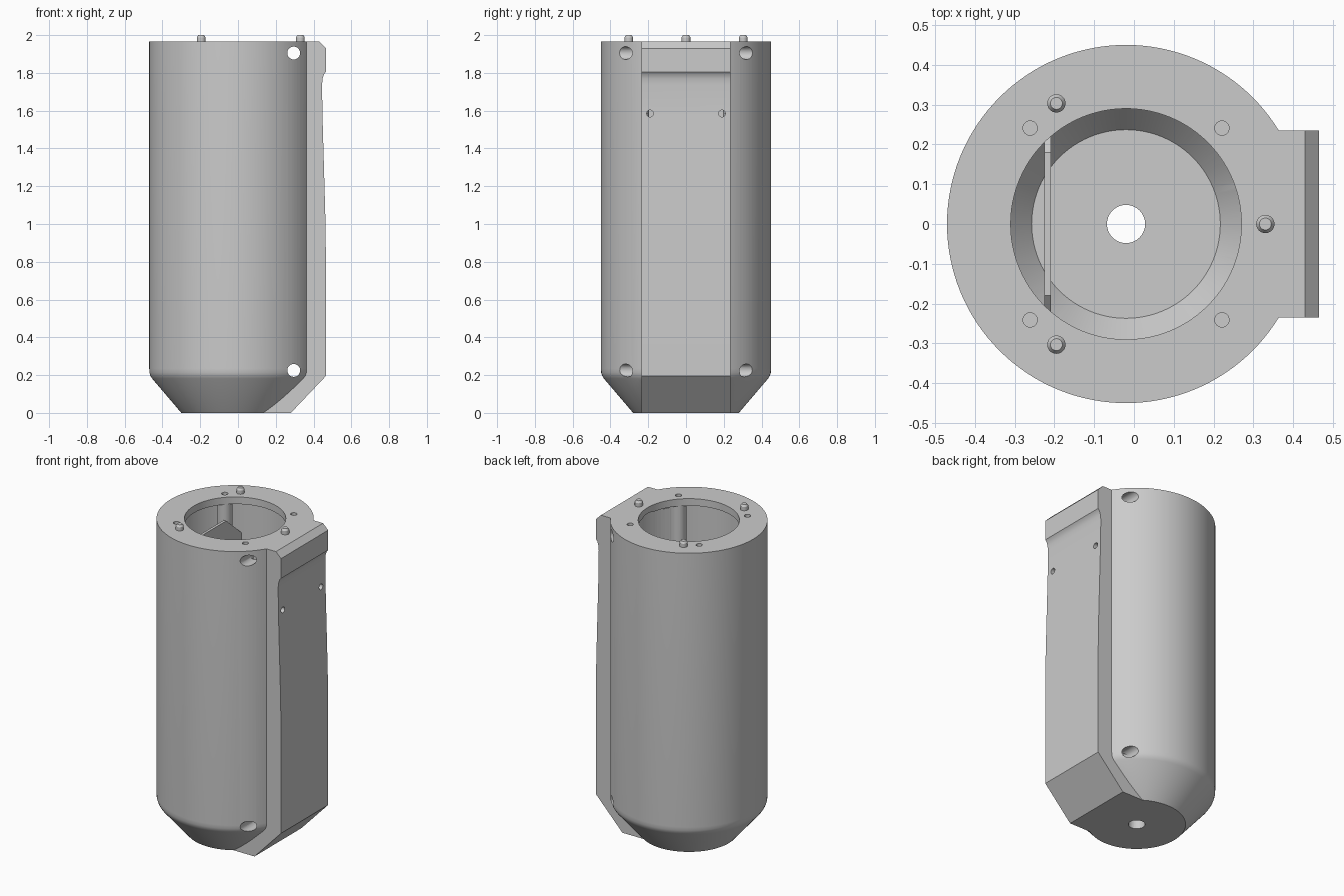
import bpy, bmesh
from math import pi, sin, cos, radians
from mathutils import Matrix, Vector

cube = bpy.data.objects.get("Cube")
if cube:
    bpy.data.objects.remove(cube, do_unlink=True)

AXIS = -0.02      # x of the tube axis
TOP = 1.965       # height of the flat top

grey = bpy.data.materials.new("light_grey")
grey.use_nodes = True
grey.diffuse_color = (0.6, 0.6, 0.6, 1)
grey.node_tree.nodes["Principled BSDF"].inputs["Base Color"].default_value = (0.6, 0.6, 0.6, 1)


def finish(name, bm):
    bmesh.ops.remove_doubles(bm, verts=bm.verts, dist=1e-5)
    bmesh.ops.recalc_face_normals(bm, faces=bm.faces)
    mesh = bpy.data.meshes.new(name)
    bm.to_mesh(mesh)
    bm.free()
    mesh.materials.append(grey)
    obj = bpy.data.objects.new(name, mesh)
    bpy.context.collection.objects.link(obj)
    return obj


def lathe(name, profile, x=AXIS, y=0.0, steps=96):
    """Closed solid turned from (radius, z) points about a vertical axis."""
    bm = bmesh.new()
    pts = [(0, profile[0][1])] + profile + [(0, profile[-1][1])]
    verts = [bm.verts.new((x + r, y, z)) for r, z in pts]
    edges = [bm.edges.new(pair) for pair in zip(verts, verts[1:])]
    bmesh.ops.spin(bm, geom=verts + edges, cent=(x, y, 0), axis=(0, 0, 1),
                   angle=2 * pi, steps=steps, use_merge=True)
    return finish(name, bm)


def extrude(name, points, vector):
    """Solid made by sweeping a flat outline along a vector."""
    bm = bmesh.new()
    face = bm.faces.new([bm.verts.new(p) for p in points])
    grown = bmesh.ops.extrude_face_region(bm, geom=[face], use_keep_orig=True)
    moved = [v for v in grown["geom"] if isinstance(v, bmesh.types.BMVert)]
    bmesh.ops.translate(bm, verts=moved, vec=vector)
    return finish(name, bm)


def rod(name, start, end, radius):
    a, b = Vector(start), Vector(end)
    turn = (b - a).to_track_quat('Z', 'Y').to_matrix().to_4x4()
    bm = bmesh.new()
    bmesh.ops.create_cone(bm, cap_ends=True, segments=32, radius1=radius, radius2=radius,
                          depth=(b - a).length, matrix=Matrix.Translation((a + b) / 2) @ turn)
    return finish(name, bm)


def combine(target, tool, operation):
    mod = target.modifiers.new("combine", 'BOOLEAN')
    mod.operation = operation
    mod.solver = 'EXACT'
    mod.object = tool
    bpy.context.view_layer.objects.active = target
    bpy.ops.object.modifier_apply(modifier=mod.name)
    bpy.data.objects.remove(tool, do_unlink=True)


def smooth(obj):
    bpy.ops.object.select_all(action='DESELECT')
    obj.select_set(True)
    bpy.context.view_layer.objects.active = obj
    bpy.ops.object.shade_smooth_by_angle(angle=radians(25))


# Tube with a tapered foot
body = lathe("tube_body", [(0.28, 0), (0.435, 0.182), (0.444, 0.197),
                           (0.449, 0.213), (0.45, 0.235), (0.45, TOP)], steps=128)

# Flat mounting spine on the side, with a hooked top
spine = [(0, 0), (0.28, 0), (0.465, 0.195), (0.465, 0.85), (0.462, 1.05), (0.455, 1.3),
         (0.447, 1.58), (0.445, 1.74), (0.448, 1.77), (0.455, 1.793), (0.465, 1.805),
         (0.465, 1.93), (0.43, TOP), (0, TOP)]
combine(body, extrude("spine", [(x, -0.235, z) for x, z in spine], (0, 0.47, 0)), 'UNION')

# Inner chamber below the top lip
combine(body, lathe("chamber", [(0.237, 0.06), (0.38, 0.23), (0.38, 1.92),
                                (0.29, 1.92), (0.29, 2.1)]), 'DIFFERENCE')

# Screw posts against the chamber wall
corners = [(AXIS + sx * 0.241, sy * 0.241) for sx in (-1, 1) for sy in (-1, 1)]
for x, y in corners:
    combine(body, rod("post", (x, y, 0.14), (x, y, 1.94), 0.045), 'UNION')

# Screw holes, cross bores, spine holes and floor hole
for x, y in corners:
    combine(body, rod("screw_hole", (x, y, 1.8), (x, y, 2.1), 0.018), 'DIFFERENCE')
for z in (0.225, 1.905):
    combine(body, rod("cross_bore", (0.295, -0.6, z), (0.295, 0.6, z), 0.034), 'DIFFERENCE')
for y in (-0.19, 0.19):
    combine(body, rod("spine_hole", (0.25, y, 1.585), (0.6, y, 1.585), 0.018), 'DIFFERENCE')
combine(body, rod("floor_hole", (AXIS, 0, -0.1), (AXIS, 0, 0.2), 0.048), 'DIFFERENCE')
smooth(body)

# Thin upright divider inside the chamber
half = [(0.15, 0.05), (0.33, 0.22), (0.33, 1.7), (0.18, 1.83)]
outline = half + [(-y, z) for y, z in reversed(half)]
extrude("divider_plate", [(-0.225, y, z) for y, z in outline], (0.017, 0, 0))

# Three locating pins on the top rim
for i in range(3):
    a = i * 2 * pi / 3
    pin = lathe("locating_pin", [(0.023, 1.94), (0.023, 1.988), (0.015, 2.0)],
                AXIS + 0.35 * cos(a), 0.35 * sin(a), 32)
    smooth(pin)
